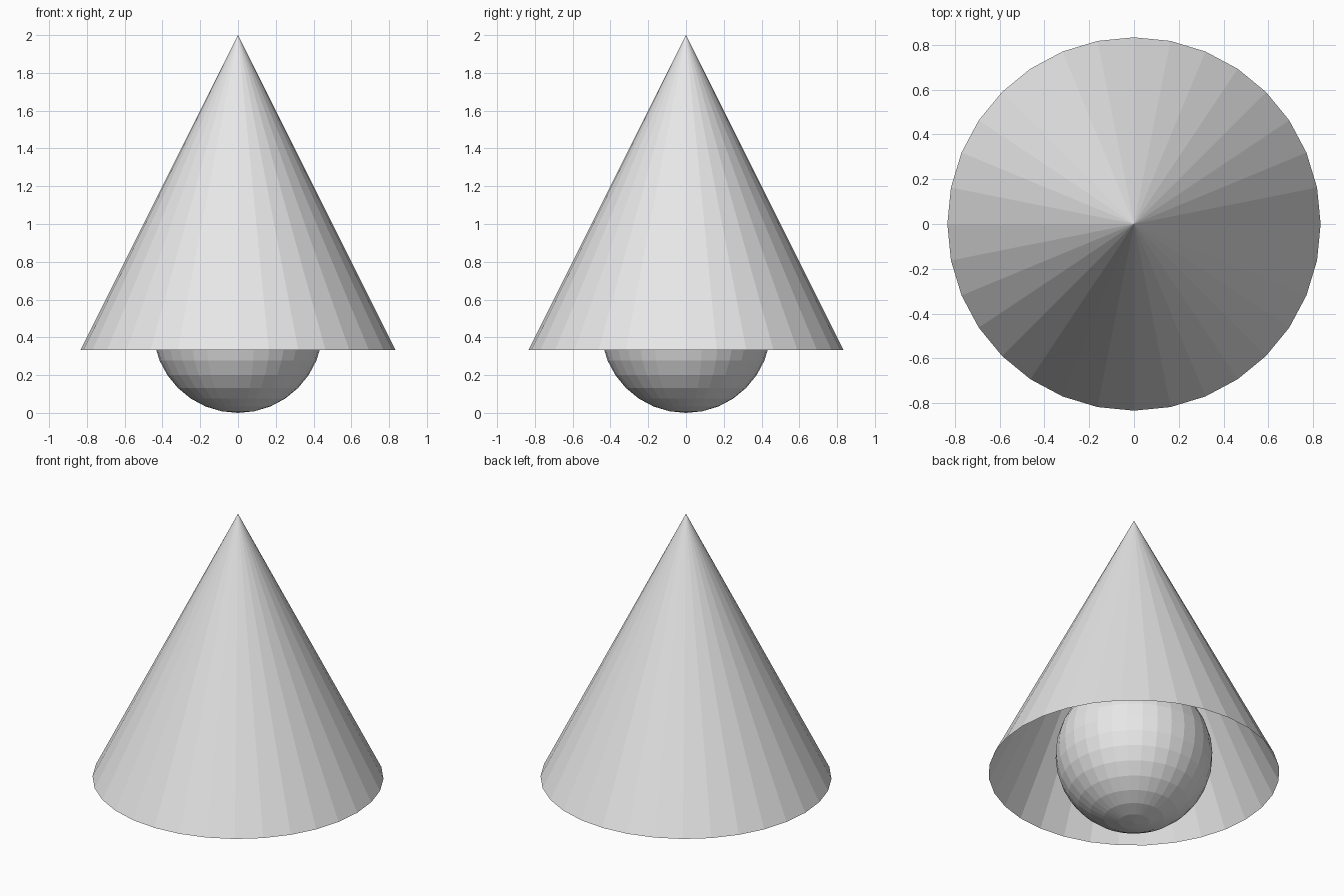
import bpy

cube = bpy.data.objects.get("Cube")
if cube:
    bpy.data.objects.remove(cube, do_unlink=True)

RADIUS = 0.8333          # rim radius of the cone
HEIGHT = 2 * RADIUS      # cone height
BALL = 0.45              # ball radius

# Single plain grey for both parts
grey = bpy.data.materials.new("light_grey")
grey.use_nodes = True
grey.diffuse_color = (0.8, 0.8, 0.8, 1)
grey.node_tree.nodes["Principled BSDF"].inputs["Base Color"].default_value = (0.8, 0.8, 0.8, 1)


def finish(name):
    obj = bpy.context.object
    obj.name = name
    obj.data.materials.append(grey)
    bpy.ops.object.shade_flat()
    return obj


# Hollow cone shell, open underneath
bpy.ops.mesh.primitive_cone_add(vertices=32, radius1=RADIUS, radius2=0, depth=HEIGHT,
                                end_fill_type='NOTHING', location=(0, 0, 2 - HEIGHT / 2))
finish("cone_shell")

# Ball hanging half inside the cone
bpy.ops.mesh.primitive_uv_sphere_add(segments=32, ring_count=16, radius=BALL,
                                     location=(0, 0, BALL))
finish("ball")
